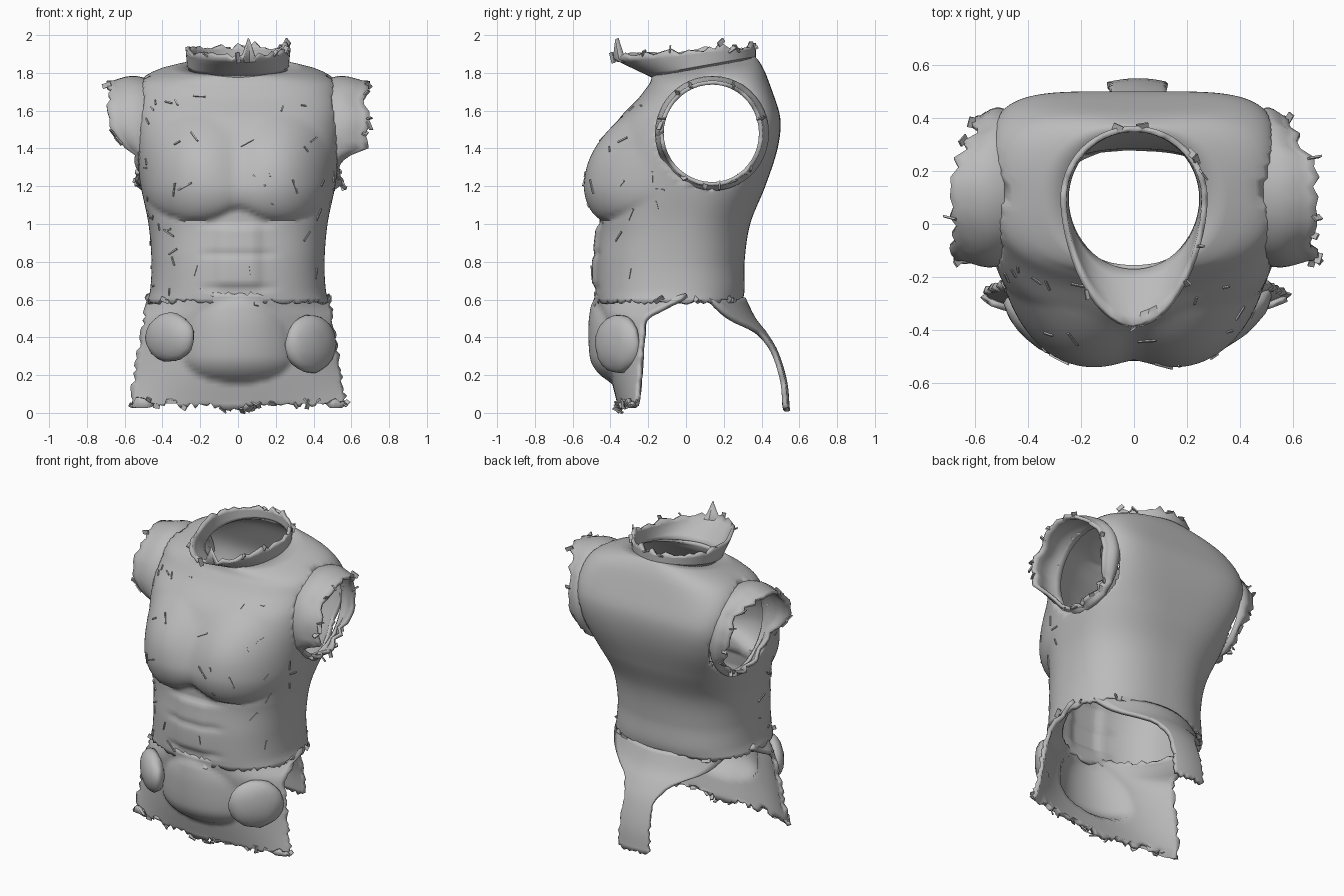
import bpy, bmesh, math, random
from mathutils import Vector, Matrix

random.seed(4)
cube = bpy.data.objects.get("Cube")
if cube:
    bpy.data.objects.remove(cube)

steel = bpy.data.materials.new("plain_grey")
steel.use_nodes = True
grey = (0.5, 0.5, 0.5, 1)
steel.diffuse_color = grey
steel.node_tree.nodes["Principled BSDF"].inputs["Base Color"].default_value = grey


def finish(name, bm, thick=0.0, smooth=True):
    mesh = bpy.data.meshes.new(name)
    bm.to_mesh(mesh)
    bm.free()
    mesh.materials.append(steel)
    ob = bpy.data.objects.new(name, mesh)
    bpy.context.collection.objects.link(ob)
    if smooth:
        bpy.ops.object.select_all(action="DESELECT")
        ob.select_set(True)
        bpy.context.view_layer.objects.active = ob
        bpy.ops.object.shade_smooth_by_angle(angle=math.radians(40))
    if thick:
        mod = ob.modifiers.new("shell", "SOLIDIFY")
        mod.thickness = thick
        mod.offset = -1


def loft(rows, closed=True, flip=False):
    bm = bmesh.new()
    grid = [[bm.verts.new(p) for p in row] for row in rows]
    for a, b in zip(grid, grid[1:]):
        n = len(a)
        for i in range(n if closed else n - 1):
            j = (i + 1) % n
            quad = (a[i], a[j], b[j], b[i])
            bm.faces.new(quad[::-1] if flip else quad)
    return bm


def curve(keys, z):
    """Smooth interpolation of key rows by their first value."""
    z = min(max(z, keys[0][0]), keys[-1][0])
    k = next(i for i in range(len(keys) - 1) if z <= keys[i + 1][0])
    p, q = keys[k], keys[k + 1]
    before, after = keys[max(k - 1, 0)], keys[min(k + 2, len(keys) - 1)]
    h = q[0] - p[0]
    t = (z - p[0]) / h
    out = []
    for c in range(1, len(p)):
        m0 = (q[c] - before[c]) / (q[0] - before[0]) * h
        m1 = (after[c] - p[c]) / (after[0] - p[0]) * h
        out.append((2*t**3 - 3*t*t + 1) * p[c] + (t**3 - 2*t*t + t) * m0
                   + (3*t*t - 2*t**3) * q[c] + (t**3 - t*t) * m1)
    return out


def step(a, b, v):
    t = min(max((v - a) / (b - a), 0), 1)
    return t * t * (3 - 2 * t)


def jag(size):
    return random.uniform(-size, size)


def spow(v, e):
    return math.copysign(abs(v) ** e, v)


def muscle(x, z):
    """Chest lobes and stomach grooves, as depth toward the front."""
    down = 0.2 if z < 1.22 else 0.36
    d = ((math.hypot(x, 0.025) - 0.23) / 0.28) ** 2 + ((z - 1.22) / down) ** 2
    depth = 0.095 * max(0, 1 - d) ** (0.6 + 0.6 * step(1.08, 1.45, z))
    fade = 1 - step(0.12, 0.24, abs(x))
    for line in (0.66, 0.84, 1.0):
        depth -= 0.01 * fade * math.exp(-((z - line) / 0.018) ** 2)
    belly = step(0.62, 0.7, z) * (1 - step(0.97, 1.03, z))
    return depth + 0.018 * belly * (1 - step(0.08, 0.14, abs(x)))


# Torso: height, half width, front, back, squareness
BODY = [(0.59, 0.48, -0.475, 0.3, 2.4), (0.65, 0.465, -0.48, 0.31, 2.4),
        (0.8, 0.458, -0.48, 0.31, 2.4), (1.0, 0.474, -0.46, 0.34, 2.5),
        (1.2, 0.515, -0.46, 0.42, 3.1), (1.4, 0.545, -0.43, 0.485, 4.2),
        (1.55, 0.555, -0.36, 0.5, 4.8), (1.68, 0.55, -0.24, 0.465, 4.4),
        (1.76, 0.51, -0.2, 0.425, 3.4), (1.81, 0.41, -0.185, 0.39, 2.5),
        (1.84, 0.27, -0.18, 0.365, 2.0)]
ARM_Y, ARM_Z, ARM_R = 0.14, 1.48, 0.29
SIDES, ROWS = 128, 76
rows = []
for r in range(ROWS + 1):
    z = 0.59 + 1.25 * r / ROWS
    hw, front, back, square = curve(BODY, z)
    mid, half = (front + back) / 2, (back - front) / 2
    row = []
    for i in range(SIDES):
        a = math.tau * i / SIDES
        c, s = math.cos(a), math.sin(a)
        e = 2 / (square if s > 0 else min(square, 2.5))
        x, y = hw * spow(c, e), mid + half * spow(s, e)
        if s < 0:
            y -= muscle(x, z) * step(0, 0.35, -s)
        zz = z + 0.18 * (y - 0.1) * step(1.68, 1.84, z)
        row.append((x, y, zz + (jag(0.015) if r == 0 else 0)))
    rows.append(row)
bm = loft(rows)


def arm_distance(p):
    return math.hypot(p.y - ARM_Y, p.z - ARM_Z) / ARM_R


holes = [f for f in bm.faces if abs(f.calc_center_median().x) > 0.3
         and arm_distance(f.calc_center_median()) < 1]
bmesh.ops.delete(bm, geom=holes, context="FACES")
for v in bm.verts:
    d = arm_distance(v.co)
    if v.is_boundary and abs(v.co.x) > 0.3 and d < 1.25:
        v.co.y = ARM_Y + (v.co.y - ARM_Y) / d
        v.co.z = ARM_Z + (v.co.z - ARM_Z) / d
bm.normal_update()
chips = [(v.co.copy(), v.normal.copy()) for v in bm.verts
         if v.co.y < -0.1 and 0.62 < v.co.z < 1.7 and not v.is_boundary]
rims = [v.co.copy() for v in bm.verts if v.is_boundary and v.co.z < 0.7][::3]
finish("torso_shell", bm, 0.025)

# Short torn sleeves rooted inside the armholes: long over the top and front
for side, name, low, high in ((1, "left_sleeve", -0.5, -0.3), (-1, "right_sleeve", -0.5, 0.0)):
    N = 44
    ends = []
    for i in range(N):
        a = math.tau * i / N
        c, s = math.cos(a), math.sin(a)
        reach = step(low, high, s) * (1 - 0.6 * step(0.2, 1, c))
        ends.append(0.02 + 0.145 * reach + jag(0.02))
    rows = []
    for k in range(8):
        t = k / 7
        rad = 0.284 + 0.022 * math.sin(math.pi * min(1, 1.2 * t)) - 0.004 * t
        rows.append([(side * (0.465 + (0.05 + ends[i]) * t),
                      ARM_Y + (rad - 0.012 * t * (i < 11 or i > 33)) * math.cos(math.tau * i / N),
                      ARM_Z + rad * math.sin(math.tau * i / N)) for i in range(N)])
    rims += [Vector(p) for p in rows[-1]]
    finish(name, loft(rows, flip=side < 0), 0.022)

# Collar: upright at the back, flared forward into a lip
rows = []
N = 56
tips = [jag(0.016) + (0.025 if random.random() < 0.08 else 0) for i in range(N)]
tips[44] = 0.1
for k in range(6):
    t = k / 5
    row = []
    for i in range(N):
        a = math.tau * i / N
        c, s = math.cos(a), math.sin(a)
        lip = max(0, -s) ** 1.5
        y = 0.095 + 0.275 * s - 0.21 * lip * t
        z = 1.825 + 0.05 * s + t * (0.1 - 0.04 * s * (s > 0)) + tips[i] * (k == 5)
        row.append(((0.268 + 0.01 * t) * c, y, z))
    rows.append(row)
rims += [Vector(p) for p in rows[-1]]
finish("collar", loft(rows), 0.022)

# Front skirt: height, half width, centre depth, edge depth
SKIRT = [(0.03, 0.575, -0.36, -0.27), (0.2, 0.55, -0.4, -0.25), (0.4, 0.515, -0.43, -0.235),
         (0.52, 0.5, -0.46, -0.2), (0.58, 0.492, -0.48, -0.08), (0.63, 0.48, -0.487, 0.0)]
rows = []
for r in range(31):
    z = 0.03 + 0.6 * r / 30
    hw, mid, edge = curve(SKIRT, z)
    row = []
    for i in range(57):
        u = i / 28 - 1
        x = hw * u + (jag(0.012) if abs(u) == 1 else 0)
        y = mid + (edge - mid) * abs(u) ** 2.6
        d = (x / 0.29) ** 2 + ((z - 0.3) / (0.14 if z < 0.3 else 0.3)) ** 2
        y -= 0.095 * max(0, 1 - d) ** 0.8
        torn = jag(0.02) + 0.04 * u * u if r == 0 else jag(0.012) * (r == 30)
        row.append((x, y, z + torn))
    rows.append(row)
rims += [Vector(p) for p in rows[0]]
finish("front_skirt", loft(rows, closed=False), 0.025)

# Back tail: height, half width, depth
TAIL = [(0.02, 0.115, 0.55), (0.17, 0.105, 0.535), (0.33, 0.11, 0.485), (0.43, 0.17, 0.425),
        (0.5, 0.33, 0.37), (0.61, 0.42, 0.315)]
rows = []
for r in range(25):
    z = 0.02 + 0.59 * r / 24
    hw, y = curve(TAIL, z)
    rows.append([(0.015 - hw * u + jag(0.008) * (abs(u) == 1), y - 1.1 * (hw * u) ** 2,
                  z + jag(0.015) * (r == 0))
                 for u in (i / 8 - 1 for i in range(17))])
finish("back_tail", loft(rows, closed=False), 0.025)

# Rounded hip pads following the skirt, open toward the inside
for name, at, size in (("right_hip_pad", (-0.36, -0.385, 0.4), (0.13, 0.085, 0.13)),
                       ("left_hip_pad", (0.385, -0.36, 0.365), (0.135, 0.085, 0.155))):
    bm = bmesh.new()
    bmesh.ops.create_icosphere(bm, subdivisions=3, radius=1)
    inner = [f for f in bm.faces if f.calc_center_median().y > 0.5]
    bmesh.ops.delete(bm, geom=inner, context="FACES")
    for v in bm.verts:
        v.co *= 1 + jag(0.025)
        v.co = Vector(at) + Vector([a * b for a, b in zip(v.co, size)])
        v.co.y += 0.65 * (abs(v.co.x) - abs(at[0]))
    finish(name, bm, 0.015)


def sliver(bm, at, along, normal, size):
    along = (along - normal * along.dot(normal)).normalized()
    frame = Matrix((along, normal.cross(along), normal)).transposed().to_4x4()
    bmesh.ops.create_cube(bm, size=1, matrix=Matrix.Translation(at) @ frame
                          @ Matrix.Diagonal((*size, 1)))


def direction():
    return Vector((jag(1), jag(1), jag(1) + 0.01)).normalized()


# Small slivers on the front surface and along the torn rims
bm = bmesh.new()
for at, normal in random.sample(chips, 45):
    sliver(bm, at, direction(), normal, (random.uniform(0.02, 0.09), 0.008, 0.012))
finish("surface_slivers", bm, smooth=False)
bm = bmesh.new()
for at in random.sample(rims, 50):
    sliver(bm, at, direction(), direction(), (random.uniform(0.03, 0.06), 0.025, 0.008))
finish("rim_shards", bm, smooth=False)
